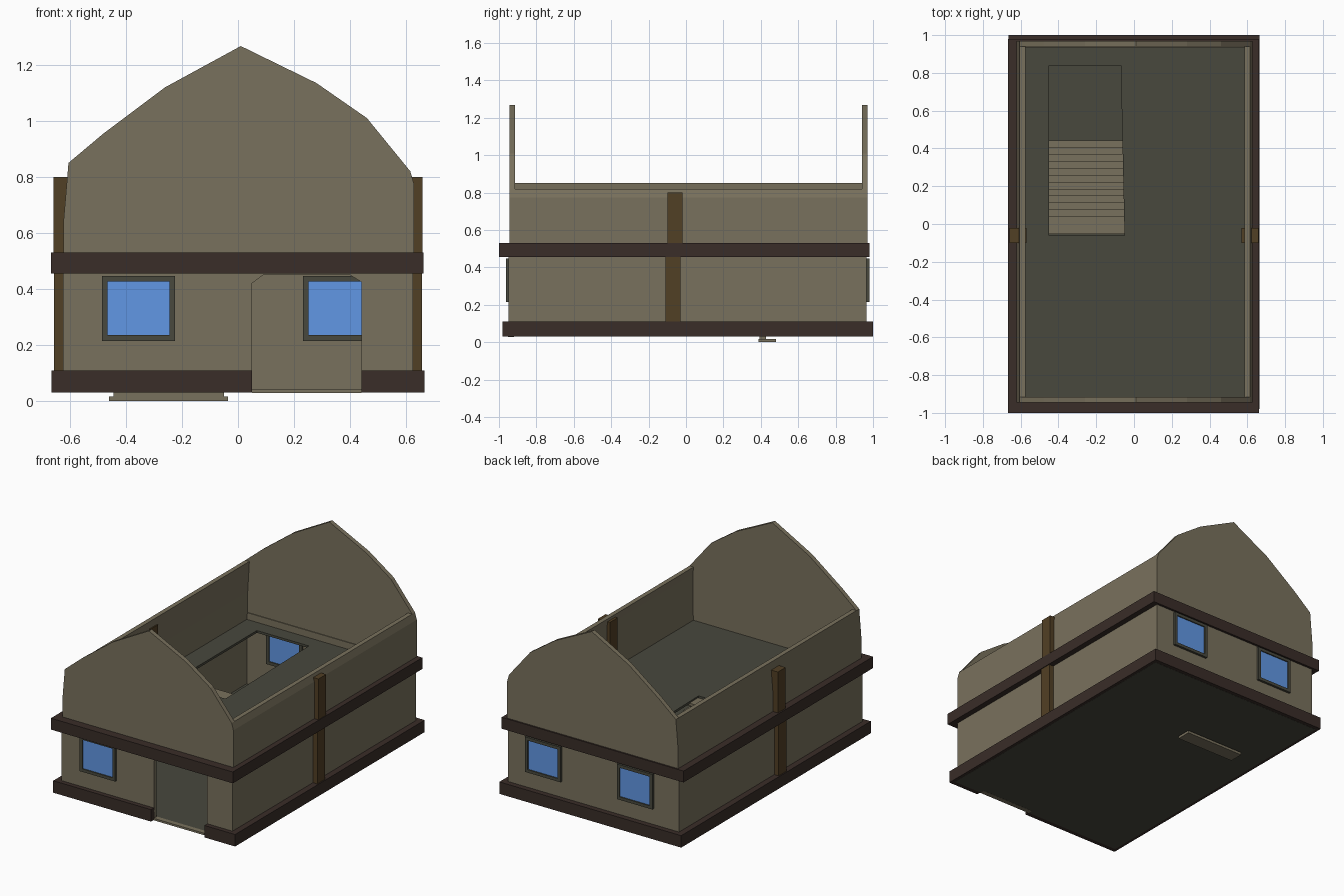
import bpy, bmesh
from mathutils import Vector

if "Cube" in bpy.data.objects:
    bpy.data.objects.remove(bpy.data.objects["Cube"])


def material(name, rgb):
    m = bpy.data.materials.new(name)
    m.diffuse_color = (*rgb, 1)
    m.use_nodes = True
    m.node_tree.nodes["Principled BSDF"].inputs["Base Color"].default_value = m.diffuse_color
    return m


PLASTER = material("plaster", (0.191, 0.165, 0.109))
BEAM = material("dark_beam", (0.041, 0.026, 0.021))
POST = material("brown_post", (0.083, 0.05, 0.018))
GREY = material("floor_grey", (0.065, 0.065, 0.047))
GLASS = material("glass", (0.12, 0.31, 0.78))


def finish(name, bm, mat):
    bmesh.ops.recalc_face_normals(bm, faces=bm.faces)
    me = bpy.data.meshes.new(name)
    bm.to_mesh(me)
    bm.free()
    me.materials.append(mat)
    ob = bpy.data.objects.new(name, me)
    bpy.context.collection.objects.link(ob)
    return ob


def extrude(bm, faces, vec):
    r = bmesh.ops.extrude_face_region(bm, geom=faces)
    vs = [g for g in r["geom"] if isinstance(g, bmesh.types.BMVert)]
    bmesh.ops.translate(bm, verts=vs, vec=vec)


def add_box(bm, x, y, z):
    f = bm.faces.new([bm.verts.new((a, b, z[0])) for a, b in
                      ((x[0], y[0]), (x[1], y[0]), (x[1], y[1]), (x[0], y[1]))])
    extrude(bm, [f], Vector((0, 0, z[1] - z[0])))


def boxes(name, mat, *specs):
    bm = bmesh.new()
    for s in specs:
        add_box(bm, *s)
    return finish(name, bm, mat)


def prism(name, mat, pts, lo, hi, axis):
    """Extrude a profile along y (points are x,z) or along z (points are x,y)."""
    bm = bmesh.new()
    place = (lambda p: (p[0], lo, p[1])) if axis == "y" else (lambda p: (p[0], p[1], lo))
    f = bm.faces.new([bm.verts.new(place(p)) for p in pts])
    extrude(bm, [f], Vector((0, hi - lo, 0) if axis == "y" else (0, 0, hi - lo)))
    return finish(name, bm, mat)


def ring(name, mat, outer, inner, z0, z1):
    """Slab with a four-sided hole."""
    bm = bmesh.new()
    o, i = ([bm.verts.new((x, y, z0)) for x, y in loop] for loop in (outer, inner))
    faces = [bm.faces.new((o[k], o[(k + 1) % 4], i[(k + 1) % 4], i[k])) for k in range(4)]
    extrude(bm, faces, Vector((0, 0, z1 - z0)))
    return finish(name, bm, mat)


def rect(x0, x1, y0, y1):
    return [(x0, y0), (x1, y0), (x1, y1), (x0, y1)]


# floors, the upper one with the stair opening
boxes("ground_floor", GREY, ((-0.645, 0.645), (-0.95, 0.975), (0.03, 0.04)))
ring("upper_floor", GREY, rect(-0.61, 0.61, -0.93, 0.95),
     [(-0.45, -0.06), (-0.05, -0.06), (-0.07, 0.84), (-0.45, 0.84)], 0.45, 0.465)

# foundation beam, open at the doorway
prism("foundation_beam", BEAM,
      [(0.05, -0.98), (-0.665, -0.98), (-0.665, 1.0), (0.665, 1.0), (0.665, -0.98),
       (0.44, -0.98), (0.44, -0.945), (0.62, -0.945), (0.62, 0.955), (-0.62, 0.955),
       (-0.62, -0.945), (0.05, -0.945)], 0.031, 0.11, "z")
# beam between storeys
ring("storey_beam", BEAM, rect(-0.668, 0.662, -1.0, 0.98),
     rect(-0.61, 0.61, -0.935, 0.955), 0.455, 0.53)

# lower walls and doorway
prism("lower_front_wall", PLASTER,
      [(-0.625, 0.032), (0.05, 0.032), (0.05, 0.42), (0.09, 0.45), (0.40, 0.45), (0.44, 0.425),
       (0.44, 0.032), (0.625, 0.032), (0.625, 0.51), (-0.625, 0.51)], -0.95, -0.92, "y")
boxes("lower_back_wall", PLASTER, ((-0.625, 0.625), (0.935, 0.965), (0.032, 0.51)))
boxes("door_sill", PLASTER, ((0.05, 0.44), (-0.952, -0.92), (0.029, 0.042)))
for side, s in (("left", -1), ("right", 1)):
    boxes(side + "_lower_wall", PLASTER,
          (sorted((s * 0.59, s * 0.625)), (-0.92, 0.935), (0.032, 0.51)))
    # side posts, one per storey
    boxes(side + "_lower_post", POST,
          (sorted((s * 0.57, s * 0.657)), (-0.11, -0.03), (0.10, 0.46)))
    boxes(side + "_upper_post", POST,
          (sorted((s * 0.57, s * 0.658)), (-0.10, -0.02), (0.52, 0.80)))

# upper side walls, leaning in slightly at the top
prism("left_upper_wall", PLASTER,
      [(-0.622, 0.5), (-0.622, 0.65), (-0.605, 0.85), (-0.575, 0.85), (-0.587, 0.65),
       (-0.587, 0.5)], -0.915, 0.94, "y")
prism("right_upper_wall", PLASTER,
      [(0.628, 0.5), (0.628, 0.775), (0.615, 0.82), (0.585, 0.82), (0.59, 0.775),
       (0.59, 0.5)], -0.915, 0.94, "y")

# gables
GABLE = [(-0.622, 0.5), (-0.622, 0.65), (-0.605, 0.85), (-0.48, 0.955), (-0.26, 1.12),
         (0.01, 1.267), (0.28, 1.135), (0.46, 1.01), (0.615, 0.82), (0.628, 0.775),
         (0.628, 0.5)]
prism("front_gable", PLASTER, GABLE, -0.945, -0.915, "y")
prism("back_gable", PLASTER, GABLE, 0.94, 0.97, "y")

# windows seen from both sides of the wall
for name, x0, y0, y1 in (("front_window", -0.485, -0.962, -0.908),
                         ("back_window_left", -0.44, 0.923, 0.98),
                         ("back_window_right", 0.232, 0.923, 0.98)):
    x1, z0, z1, t, y = x0 + 0.26, 0.215, 0.447, 0.02, (y0, y1)
    boxes(name + "_frame", GREY,
          ((x0, x1), y, (z0, z0 + t)), ((x0, x1), y, (z1 - t, z1)),
          ((x0, x0 + t), y, (z0 + t, z1 - t)), ((x1 - t, x1), y, (z0 + t, z1 - t)))
    boxes(name + "_glass", GLASS,
          ((x0 + t, x1 - t), (y0 + 0.007, y1 - 0.007), (z0 + t, z1 - t)))

# staircase of overlapping treads on inset risers
STEPS, RUN, RISE = 13, 0.0367, 0.0365
treads, risers = [], []
for k in range(STEPS):
    y, z = 0.387 - k * RUN, k * RISE
    treads.append(((-0.46, -0.035), (y, y + 0.093), (z, z + 0.017)))
    if k < STEPS - 1:
        risers.append(((-0.445, -0.05), (y + 0.005, y + 0.042), (z + 0.017, z + RISE)))
boxes("stair_treads", PLASTER, *treads)
boxes("stair_risers", PLASTER, *risers)
